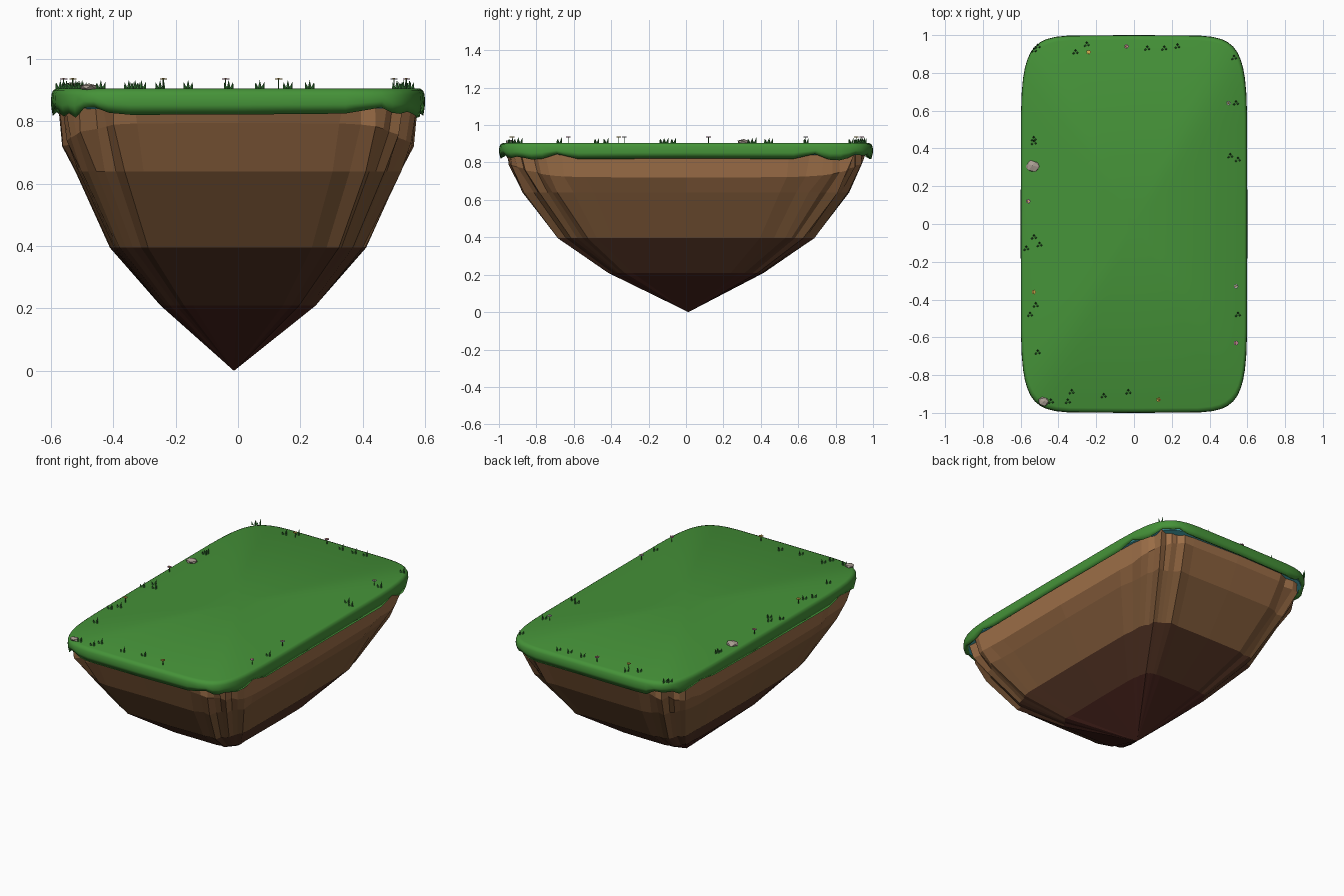
import bpy, bmesh, math, random
from mathutils import Matrix, Vector

if "Cube" in bpy.data.objects:
    bpy.data.objects.remove(bpy.data.objects["Cube"])

random.seed(4)
N, A, B, TOP = 48, 0.6, 1.0, 0.905


def material(name, rgb):
    m = bpy.data.materials.new(name)
    m.diffuse_color = (*rgb, 1)
    m.use_nodes = True
    m.node_tree.nodes["Principled BSDF"].inputs["Base Color"].default_value = m.diffuse_color
    return m


def finish(name, bm, mats, smooth=False):
    me = bpy.data.meshes.new(name)
    bm.to_mesh(me)
    bm.free()
    for m in mats:
        me.materials.append(m)
    for p in me.polygons:
        p.use_smooth = smooth
    ob = bpy.data.objects.new(name, me)
    bpy.context.collection.objects.link(ob)
    return ob


def outline(i, s=1.0):
    """Point i on the rounded-rectangle (superellipse) plan, scaled by s."""
    t = math.tau * i / N
    c, d = math.cos(t), math.sin(t)
    p = lambda v: math.copysign(abs(v) ** 0.27, v) if abs(v) > 1e-6 else 0
    return s * A * p(c), s * B * p(d)


def loft(bm, rings, mats=None):
    """Skin a stack of rings from top to bottom."""
    rows = [[bm.verts.new(co) for co in r] for r in rings]
    for k in range(len(rows) - 1):
        a, b = rows[k], rows[k + 1]
        for i in range(N):
            j = (i + 1) % N
            f = bm.faces.new((a[i], b[i], b[j], a[j]))
            f.material_index = mats[k] if mats else 0
    return rows


def corner(i):
    """1 in the corners, 0 in the middle of the long straight sides."""
    return min(1, abs(math.sin(2 * math.tau * i / N)) * 1.5)


# Grass slab: flat top, rounded rim, ragged hanging edge
green = material("grass_green", (0.06, 0.29, 0.04))
drip = [0.822 + corner(i) * random.uniform(-0.013, 0.024) for i in range(N)]
for i in (2, 9, 15, 22, 26, 33, 39, 46):
    drip[i] = 0.845
bm = bmesh.new()
rings = [[(*outline(i, s), z) for i in range(N)]
         for s, z in ((0.975, TOP), (0.99, 0.899), (0.998, 0.885))]
rings.append([(*outline(i), 0.5 * (0.885 + drip[i])) for i in range(N)])
rings.append([(*outline(i, 0.992), drip[i]) for i in range(N)])
rings.append([(*outline(i, 0.97), drip[i] + 0.012) for i in range(N)])
rows = loft(bm, rings)
mid = bm.verts.new((0, 0, TOP))
for i in range(N):
    bm.faces.new((mid, rows[0][i], rows[0][(i + 1) % N]))
finish("grass_slab", bm, [green], True)

# Teal band just under the grass edge
bm = bmesh.new()
loft(bm, [[(*outline(i, s), z) for i in range(N)]
          for s, z in ((0.978, 0.865), (0.978, 0.842), (0.93, 0.84))])
finish("under_grass_band", bm, [material("teal", (0.08, 0.5, 0.55))])

# Faceted rock body, darker towards the tip
browns = [material("rock_%d" % k, c) for k, c in enumerate((
    (0.34, 0.16, 0.065), (0.27, 0.125, 0.05), (0.21, 0.1, 0.04),
    (0.09, 0.035, 0.018), (0.065, 0.017, 0.012)))]
bm = bmesh.new()
rings = []
bulge = [random.uniform(-0.025, 0.015) for _ in range(N)]
for s, z in ((0.96, 0.845), (0.94, 0.72), (0.87, 0.64), (0.685, 0.395), (0.415, 0.21)):
    ring = []
    for i in range(N):
        c = corner(i)
        k = s * (1 + c * (bulge[i] + random.uniform(-0.02, 0.015)))
        h = z
        if z == 0.72:  # this ledge sits higher on the two short ends
            h += 0.075 * math.sin(math.tau * i / N) ** 2
        ring.append((*outline(i, k), h))
    rings.append(ring)
rows = loft(bm, rings, [0, 1, 2, 3])
tip = bm.verts.new((-0.013, 0.013, 0))
for i in range(N):
    f = bm.faces.new((rows[-1][i], tip, rows[-1][(i + 1) % N]))
    f.material_index = 4
bm.faces.new(rows[0])
finish("rock_body", bm, browns)

# Grass tufts around the rim
tufts = [(-.51, .94), (-.53, .92), (-.31, .91), (-.25, .95), (.07, .93), (.16, .93),
         (.23, .94), (.53, .88), (.54, .64), (.51, .36), (.55, .34), (.55, -.48),
         (-.53, .45), (-.53, .43), (-.53, -.07), (-.57, -.13), (-.5, -.11),
         (-.52, -.43), (-.55, -.48), (-.51, -.68), (-.44, -.94), (-.33, -.89),
         (-.35, -.94), (-.16, -.91), (-.03, -.89)]


def cone(bm, at, r1, r2, h, seg, tilt=(0, 0), mat=0):
    m = (Matrix.Translation(at) @ Matrix.Rotation(tilt[0], 4, 'X')
         @ Matrix.Rotation(tilt[1], 4, 'Y') @ Matrix.Translation((0, 0, h / 2)))
    res = bmesh.ops.create_cone(bm, cap_ends=True, segments=seg, radius1=r1,
                                radius2=r2, depth=h, matrix=m)
    for f in {f for v in res["verts"] for f in v.link_faces}:
        f.material_index = mat


bm = bmesh.new()
for x, y in tufts:
    for dx, dy, h in ((-.009, -.006, .024), (.009, -.003, .024), (0, .009, .031)):
        cone(bm, (x + dx, y + dy, TOP - 0.002), 0.007, 0, h, 4, (-dy * 25, dx * 25))
finish("grass_tufts", bm, [material("tuft_green", (0.04, 0.2, 0.04))])

# Small flowers: thin stem and flat head
flowers = [(-.04, .94), (-.24, .91), (.5, .64), (-.56, .12),
           (-.53, -.36), (.54, -.33), (.54, -.63), (.13, -.93)]
bm = bmesh.new()
for n, (x, y) in enumerate(flowers):
    cone(bm, (x, y, TOP - 0.002), 0.002, 0.002, 0.032, 5)
    for a in range(5):
        t = math.tau * a / 5
        cone(bm, (x + 0.008 * math.cos(t), y + 0.008 * math.sin(t), 0.934),
             0.005, 0.005, 0.004, 6, mat=1 + n % 3)
    cone(bm, (x, y, 0.934), 0.005, 0.004, 0.006, 6, mat=2)
finish("flowers", bm, [material("stem", (0.03, 0.15, 0.03)), material("pink", (0.6, 0.25, 0.4)),
                       material("yellow", (0.7, 0.45, 0.08)), material("pale", (0.6, 0.55, 0.65))])

# Two loose stones
bm = bmesh.new()
for x, y, r in ((-.535, .305, .04), (-.48, -.94, .031)):
    m = Matrix.Translation((x, y, 0.91)) @ Matrix.Diagonal((1, 0.85, 0.38, 1))
    res = bmesh.ops.create_icosphere(bm, subdivisions=1, radius=r, matrix=m)
    for v in res["verts"]:
        v.co += Vector((random.uniform(-.1, .1), random.uniform(-.1, .1), 0)) * r
finish("stones", bm, [material("stone", (0.4, 0.34, 0.29))])
